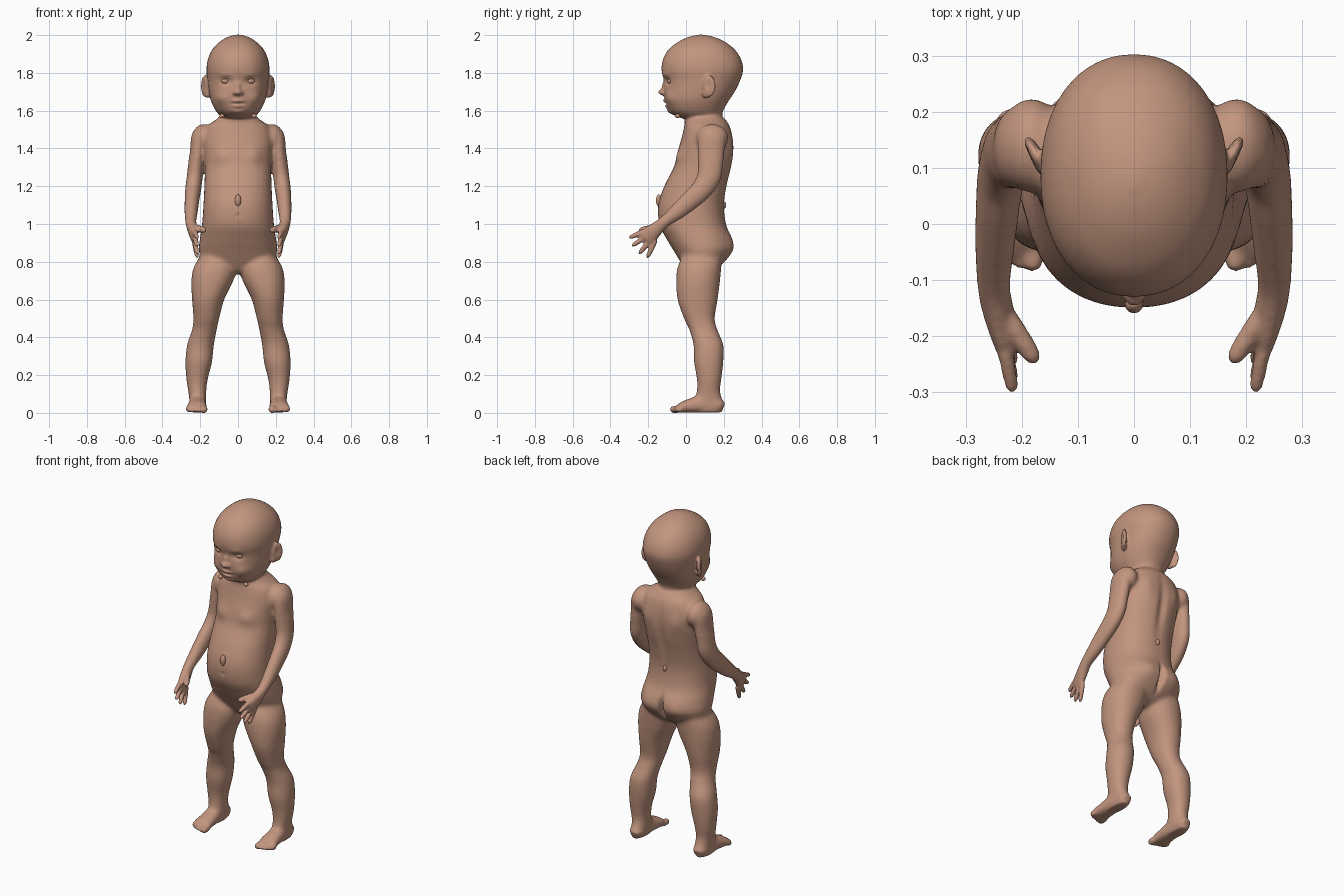
import bpy, bmesh, math
from mathutils import Vector, Matrix

skin = bpy.data.materials.new("skin")
skin.diffuse_color = (0.54, 0.30, 0.21, 1)


def spline(rows, n):
    """Catmull-Rom through rows of numbers."""
    out = []
    for i in range(len(rows) - 1):
        a, b, c, d = (rows[max(0, min(len(rows) - 1, i + k))] for k in (-1, 0, 1, 2))
        for s in range(n):
            t = s / n
            out.append([0.5 * (2 * q + (r - p) * t + (2 * p - 5 * q + 4 * r - u) * t * t
                               + (3 * q - p - 3 * r + u) * t ** 3) for p, q, r, u in zip(a, b, c, d)])
    return out + [list(rows[-1])]


def loft(bm, rows, flat=False, power=2.0, n=5, seg=40):
    """Skin rings given as x, y, z, side radius, other radius."""
    rows = spline(rows, n)
    pts = [Vector(r[:3]) for r in rows]
    rings = []
    for i, r in enumerate(rows):
        u, v = Vector((1, 0, 0)), Vector((0, 1, 0))
        if not flat:
            t = (pts[min(i + 1, len(pts) - 1)] - pts[max(i - 1, 0)]).normalized()
            u = (u - t * t.x).normalized()
            v = t.cross(u)
        ring = []
        for k in range(seg):
            a = 2 * math.pi * k / seg
            c, s = math.cos(a), math.sin(a)
            c = math.copysign(abs(c) ** (2 / power), c)
            s = math.copysign(abs(s) ** (2 / power), s)
            ring.append(bm.verts.new(pts[i] + u * c * max(r[3], .002) + v * s * max(r[4], .002)))
        rings.append(ring)
    for a, b in zip(rings, rings[1:]):
        for k in range(seg):
            bm.faces.new((a[k], a[(k + 1) % seg], b[(k + 1) % seg], b[k]))
    bm.faces.new(rings[0][::-1])
    bm.faces.new(rings[-1])


def ball(bm, pos, size, turn=0):
    m = Matrix.Translation(pos) @ Matrix.Rotation(turn, 4, 'Z') @ Matrix.Diagonal((*size, 1))
    bmesh.ops.create_uvsphere(bm, u_segments=32, v_segments=20, radius=1, matrix=m)


def digit(bm, base, tip, r):
    """Finger or toe with a rounded end."""
    a, b = Vector(base), Vector(tip)
    loft(bm, [(*a.lerp(b, t), r * k, r * k) for t, k in
              ((0, .9), (.3, 1.05), (.65, 1), (.85, .88), (.96, .5), (1, .1))], n=3, seg=16)


def front_back(z, yf, yb, rx):
    return (0, (yf + yb) / 2, z, rx, (yb - yf) / 2)


def add_object(name, bm):
    me = bpy.data.meshes.new(name)
    bm.to_mesh(me)
    bm.free()
    me.materials.append(skin)
    me.shade_smooth()
    ob = bpy.data.objects.new(name, me)
    bpy.context.collection.objects.link(ob)
    return ob


bm = bmesh.new()
# leg
leg = [(.83, .03, .20, -.02, .19), (.77, .008, .235, -.045, .187), (.70, .025, .247, -.052, .18),
       (.60, .073, .243, -.044, .167), (.50, .10, .236, -.01, .152), (.44, .113, .243, .018, .166),
       (.36, .128, .269, .04, .197), (.27, .138, .278, .043, .197), (.18, .16, .273, .058, .187),
       (.12, .168, .264, .058, .18), (.07, .168, .258, .043, .192), (.03, .172, .256, .03, .197),
       (.003, .18, .25, .04, .19)]
loft(bm, [((a + b) / 2, (f + k) / 2, z, (b - a) / 2, (k - f) / 2) for z, a, b, f, k in leg], True, 2.15)
# foot and toes
loft(bm, [(.214, .198, .03, .02, .022), (.213, .17, .04, .04, .039), (.215, .08, .046, .045, .045),
          (.217, 0, .034, .051, .033), (.22, -.035, .024, .055, .023), (.22, -.055, .018, .05, .014)], power=2.4)
digit(bm, (.182, -.03, .02), (.18, -.085, .017), .019)
for x, y in ((.207, -.08), (.228, -.073), (.248, -.064), (.265, -.05)):
    digit(bm, (x - .002, -.02, .018), (x, y, .013), .0115)
# shoulder, arm and palm
ball(bm, (.183, .14, 1.455), (.058, .085, .075))
loft(bm, [(.195, .14, 1.50, .03, .05), (.208, .138, 1.46, .04, .07), (.213, .133, 1.39, .041, .072),
          (.221, .13, 1.32, .042, .066), (.229, .122, 1.25, .042, .063), (.237, .085, 1.185, .042, .056),
          (.243, .03, 1.132, .039, .052), (.248, -.04, 1.07, .035, .043), (.25, -.11, 1.015, .029, .031),
          (.243, -.15, .98, .028, .036), (.235, -.19, .945, .022, .045), (.23, -.22, .92, .015, .038)])
# fingers and thumb
for by, bz, ty, tz in ((-.23, .953, -.303, .925), (-.215, .93, -.29, .88),
                       (-.20, .912, -.252, .838), (-.18, .9, -.207, .818)):
    digit(bm, (.233, by + .02, bz + .015), (.215, ty, tz), .0135)
digit(bm, (.236, -.15, .985), (.172, -.25, .965), .018)
# ear
ball(bm, (.176, .122, 1.73), (.013, .038, .06), -.45)
ball(bm, (.163, .108, 1.69), (.013, .022, .025))
# mirrored side
dup = bmesh.ops.duplicate(bm, geom=bm.verts[:] + bm.edges[:] + bm.faces[:])
for e in dup["geom"]:
    if isinstance(e, bmesh.types.BMVert):
        e.co.x *= -1
# head
loft(bm, [front_back(*r) for r in (
    (1.55, .01, .16, .07), (1.57, -.05, .188, .092), (1.60, -.092, .197, .118), (1.65, -.11, .225, .143),
    (1.70, -.117, .258, .154), (1.76, -.118, .287, .161), (1.82, -.13, .303, .167), (1.88, -.119, .288, .157),
    (1.93, -.087, .252, .132), (1.97, -.032, .197, .09), (1.992, .02, .142, .05), (2.002, .065, .095, .012))],
    True, 2.15)
# nose
ball(bm, (0, -.122, 1.698), (.021, .026, .017))
ball(bm, (0, -.112, 1.725), (.014, .018, .03))
for s in (-1, 1):
    ball(bm, (s * .017, -.118, 1.693), (.012, .016, .011))
# neck and torso
loft(bm, [front_back(*r) for r in (
    (1.62, .03, .18, .08), (1.575, .0, .19, .095), (1.55, -.005, .212, .12), (1.515, -.01, .235, .168),
    (1.45, -.025, .25, .186), (1.38, -.045, .253, .182), (1.30, -.065, .242, .176), (1.20, -.115, .217, .178),
    (1.10, -.147, .202, .183), (1.0, -.142, .212, .19), (.92, -.102, .243, .202), (.86, -.066, .244, .207),
    (.80, -.03, .205, .19), (.755, .0, .15, .12), (.735, .03, .1, .06))], True, 2.2)
bmesh.ops.recalc_face_normals(bm, faces=bm.faces)

# fuse the parts into one skin
rough = add_object("body_parts", bm)
mod = rough.modifiers.new("fuse", 'REMESH')
mod.mode = 'VOXEL'
mod.voxel_size = .0065
fused = bpy.data.meshes.new_from_object(rough.evaluated_get(bpy.context.evaluated_depsgraph_get()))
bpy.data.objects.remove(rough)
bm = bmesh.new()
bm.from_mesh(fused)


def soften(verts, times):
    for _ in range(times):
        bmesh.ops.smooth_vert(bm, verts=verts, factor=.5, use_axis_x=True, use_axis_y=True, use_axis_z=True)


soften(bm.verts[:], 4)
# blend the shoulders, neck, hips and ankles
soften([v for v in bm.verts if 1.36 < v.co.z < 1.55 or (.7 < v.co.z < .86 and v.co.y > -.1)
        or (.05 < v.co.z < .12 and v.co.y > -.02)], 14)

# soft pushes: centre, radii, shift (mirrored when x is not 0)
pushes = [
    ((.066, -.11, 1.755), (.03, .04, .02), (0, .016, 0)),      # eye sockets
    ((.065, -.11, 1.79), (.04, .04, .015), (0, -.004, 0)),     # brows
    ((.085, -.08, 1.665), (.04, .05, .035), (.006, -.009, 0)),  # cheeks
    ((0, -.12, 1.652), (.026, .04, .009), (0, -.012, 0)),      # upper lip
    ((0, -.12, 1.623), (.024, .04, .009), (0, -.01, 0)),       # lower lip
    ((0, -.125, 1.637), (.034, .04, .004), (0, .011, 0)),      # mouth line
    ((0, -.1, 1.59), (.035, .04, .016), (0, -.012, 0)),        # chin
    ((.20, .115, 1.735), (.022, .018, .03), (-.010, 0, 0)),    # ear bowls
    ((.09, -.05, 1.36), (.045, .05, .04), (0, -.012, 0)),      # chest
    ((0, .245, 1.3), (.025, .05, .16), (0, -.014, 0)),         # spine groove
    ((.10, .24, 1.4), (.04, .05, .06), (0, .008, 0)),          # shoulder blades
    ((.09, .22, .88), (.06, .06, .06), (0, .014, 0)),          # buttocks
    ((0, .24, .86), (.014, .06, .065), (0, -.04, 0)),
    ((0, -.145, 1.045), (.01, .03, .01), (0, .006, 0)),
]
pushes += [((-c[0], *c[1:]), r, (-d[0], *d[1:])) for c, r, d in pushes if c[0]]
for v in bm.verts:
    p = v.co.copy()
    for c, r, d in pushes:
        q = sum(((p[i] - c[i]) / r[i]) ** 2 for i in range(3))
        if q < 7:
            v.co += Vector(d) * math.exp(-q)
    v.co.z = max(v.co.z, 0)
add_object("body", bm)

# eyes, navel bump, back bump and small chin bumps
for name, pos, size in (
        ("left_eye", (.066, -.077, 1.757), (.024, .022, .017)), ("right_eye", (-.066, -.077, 1.757), (.024, .022, .017)),
        ("navel", (0, -.143, 1.125), (.016, .016, .032)), ("back_bump", (0, .203, 1.1), (.012, .01, .018)),
        ("left_chin_bump", (.085, -.045, 1.572), (.013, .013, .012)),
        ("right_chin_bump", (-.085, -.045, 1.572), (.013, .013, .012))):
    b = bmesh.new()
    ball(b, pos, size)
    add_object(name, b)
